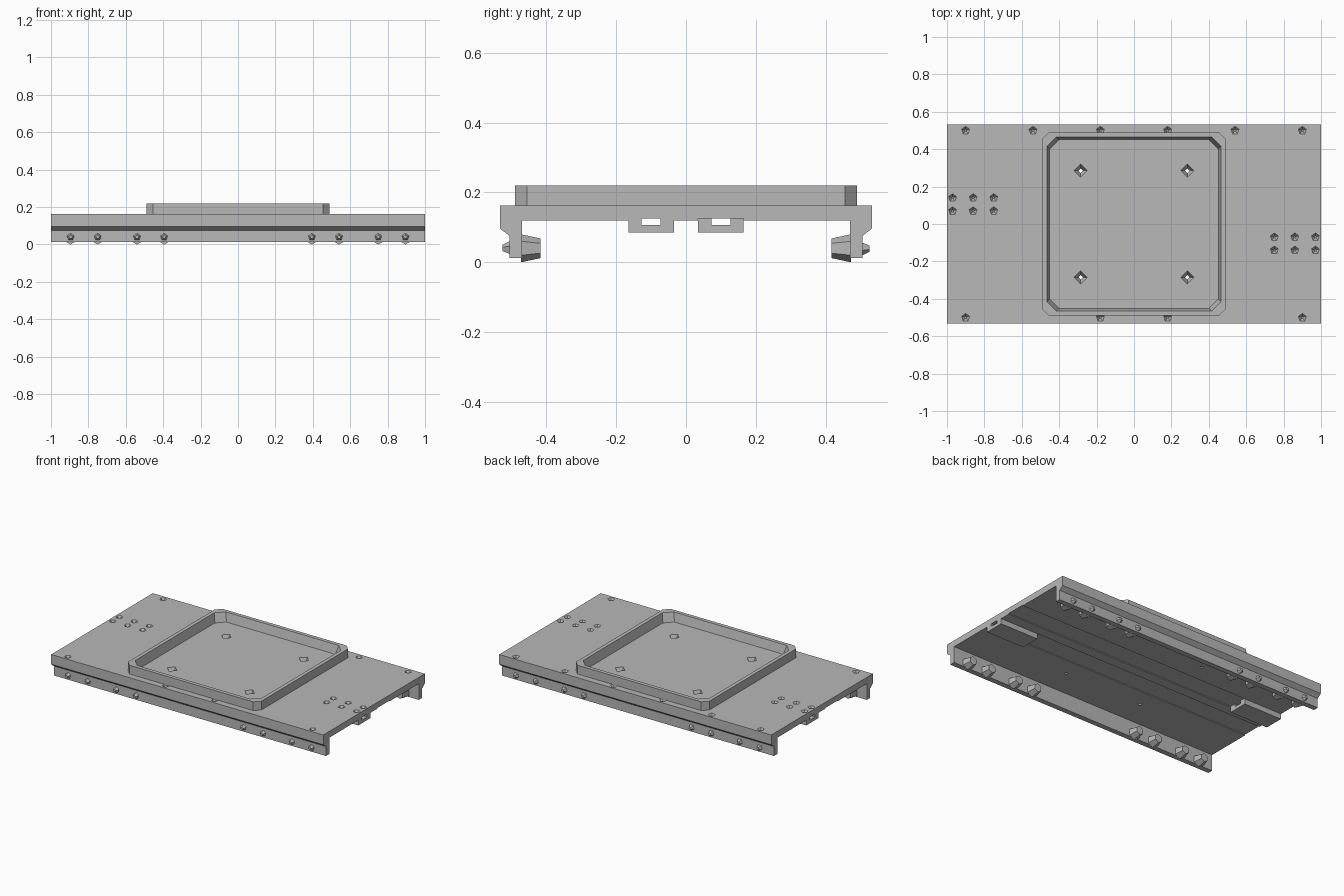
import bpy, bmesh
from math import pi
from mathutils import Matrix, Vector

cube = bpy.data.objects.get("Cube")
if cube:
    bpy.data.objects.remove(cube)

grey = bpy.data.materials.new("plain grey")
grey.use_nodes = True
colour = (0.48, 0.48, 0.48, 1)
grey.diffuse_color = colour
grey.node_tree.nodes["Principled BSDF"].inputs["Base Color"].default_value = colour


def finish(name, bm):
    bmesh.ops.recalc_face_normals(bm, faces=bm.faces)
    mesh = bpy.data.meshes.new(name)
    bm.to_mesh(mesh)
    bm.free()
    mesh.materials.append(grey)
    obj = bpy.data.objects.new(name, mesh)
    bpy.context.scene.collection.objects.link(obj)
    return obj


def extrude_x(name, profile, x0, x1):
    """Sweep a (y, z) profile along x."""
    bm = bmesh.new()
    face = bm.faces.new([bm.verts.new((x0, y, z)) for y, z in profile])
    new = bmesh.ops.extrude_face_region(bm, geom=[face])["geom"]
    bmesh.ops.translate(bm, vec=(x1 - x0, 0, 0),
                        verts=[v for v in new if isinstance(v, bmesh.types.BMVert)])
    return finish(name, bm)


def cone(bm, centre, turn, r1, r2, depth, sides):
    """Tapered plug centred at a point; turn rotates it about x."""
    matrix = Matrix.Translation(Vector(centre)) @ Matrix.Rotation(turn, 4, "X")
    bmesh.ops.create_cone(bm, cap_ends=True, segments=sides, radius1=r1,
                          radius2=r2, depth=depth, matrix=matrix)


# Deck: channel section with side flanges and two shallow bracket grooves
half = [(0.533, 0.162), (0.533, 0.097), (0.505, 0.075), (0.505, 0.012),
        (0.47, 0.012), (0.47, 0.12), (0.165, 0.12), (0.165, 0.125),
        (0.035, 0.125), (0.035, 0.12)]
deck = extrude_x("deck", half + [(-y, z) for y, z in reversed(half)], -1, 1)

# Screw holes: through holes in the tray, pits at the edges and brackets
bm = bmesh.new()
for x in (-0.285, 0.285):
    for y in (-0.285, 0.285):
        cone(bm, (x, y, 0.139), 0, 0.008, 0.036, 0.05, 4)
pits = [(x, 0.5) for x in (-0.9, -0.54, -0.18, 0.18, 0.54, 0.9)]
pits += [(x, -0.5) for x in (-0.9, -0.18, 0.18, 0.9)]
for side in (-1, 1):
    pits += [(side * x, -side * y) for x in (0.75, 0.86, 0.97) for y in (0.07, 0.14)]
for x, y in pits:
    cone(bm, (x, y, 0.153), 0, 0.006, 0.023, 0.02, 5)
cutter = finish("hole_cutter", bm)
cutter.hide_render = True
cutter.hide_viewport = True
cutter.display_type = "WIRE"
cut = deck.modifiers.new("holes", "BOOLEAN")
cut.operation = "DIFFERENCE"
cut.solver = "EXACT"
cut.object = cutter

# Raised tray rim with chamfered corners
bm = bmesh.new()
loops = []
for r, c, z in ((0.49, 0.035, 0.158), (0.49, 0.035, 0.22),
                (0.465, 0.05, 0.22), (0.45, 0.05, 0.158)):
    s = r - c
    corners = [(r, -s), (r, s), (s, r), (-s, r), (-r, s), (-r, -s), (-s, -r), (s, -r)]
    loops.append([bm.verts.new((x, y, z)) for x, y in corners])
for a, b in zip(loops, loops[1:] + loops[:1]):
    for i in range(8):
        j = (i + 1) % 8
        bm.faces.new((a[i], a[j], b[j], b[i]))
finish("tray_rim", bm)

# Slotted brackets under opposite ends
for side, name in ((1, "left_bracket"), (-1, "right_bracket")):
    mid = -side * 0.1
    section = [(-0.065, 0.085), (0.065, 0.085), (0.065, 0.125), (0.027, 0.125),
               (0.027, 0.106), (-0.027, 0.106), (-0.027, 0.125), (-0.065, 0.125)]
    extrude_x(name, [(mid + y, z) for y, z in section], side * 0.72, side * 1.0)

# Flange fasteners: small heads outside, large tapered nuts inside
for side, name in ((-1, "front"), (1, "back")):
    heads, nuts = bmesh.new(), bmesh.new()
    for x in (-0.895, -0.75, -0.54, -0.395, 0.395, 0.54, 0.75, 0.895):
        cone(heads, (x, side * 0.513, 0.04), -side * pi / 2, 0.022, 0.01, 0.024, 5)
        cone(nuts, (x, side * 0.444, 0.04), side * pi / 2, 0.04, 0.028, 0.056, 6)
    finish(name + "_bolt_heads", heads)
    finish(name + "_nuts", nuts)
